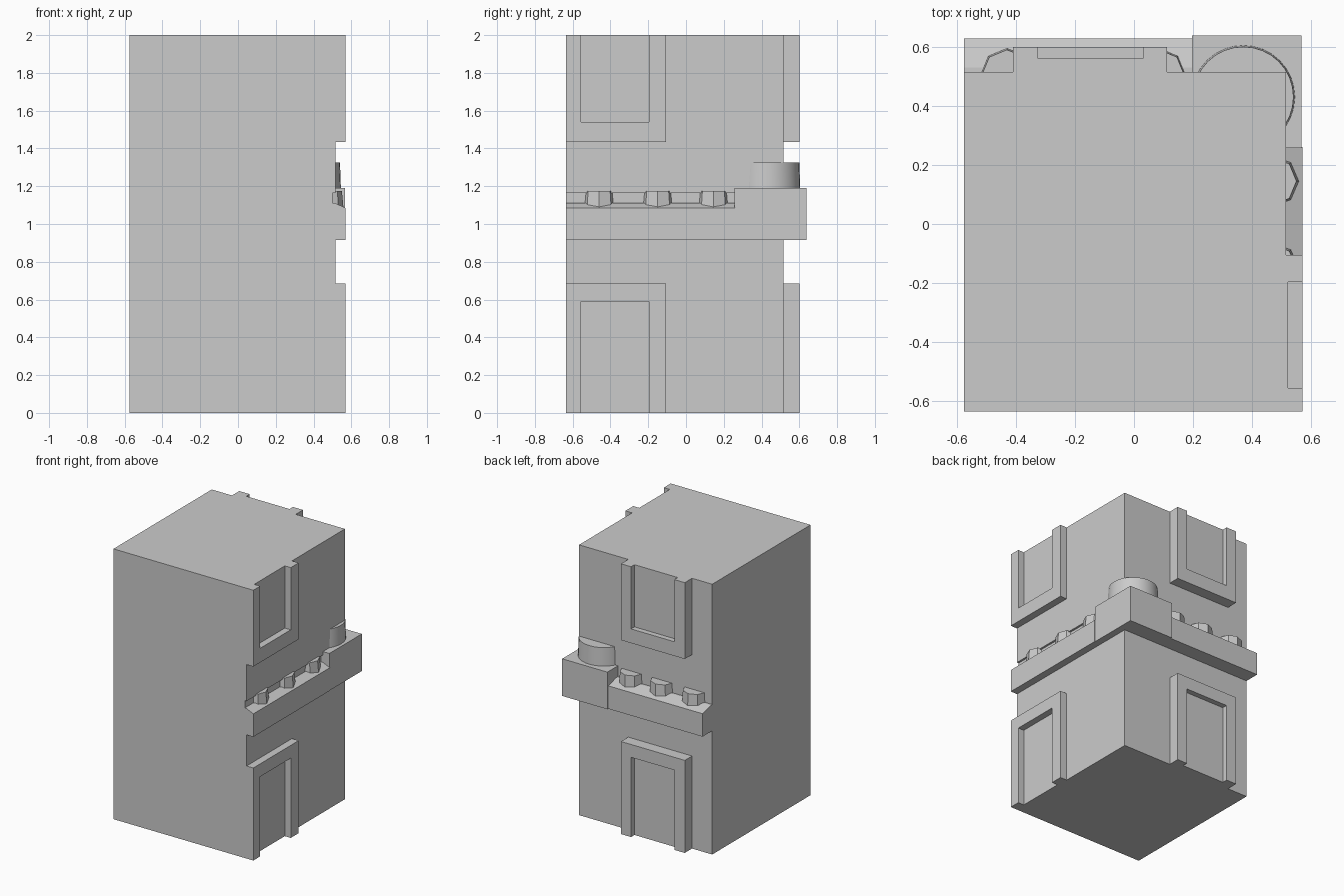
import bpy, bmesh, math
from mathutils import Vector

cube = bpy.data.objects.get("Cube")
if cube:
    bpy.data.objects.remove(cube, do_unlink=True)

stone = bpy.data.materials.new("grey_stone")
stone.use_nodes = True
stone.diffuse_color = (0.6, 0.6, 0.6, 1)
stone.node_tree.nodes["Principled BSDF"].inputs["Base Color"].default_value = (0.6, 0.6, 0.6, 1)

LEFT, FRONT, WALL_X, WALL_Y = -0.575, -0.635, 0.515, 0.515


def finish(name, bm):
    bmesh.ops.recalc_face_normals(bm, faces=bm.faces)
    mesh = bpy.data.meshes.new(name)
    bm.to_mesh(mesh)
    bm.free()
    mesh.materials.append(stone)
    obj = bpy.data.objects.new(name, mesh)
    bpy.context.collection.objects.link(obj)
    return obj


def prism(name, points, offset):
    """Extrude a flat outline of 3D points along an offset."""
    bm = bmesh.new()
    face = bm.faces.new([bm.verts.new(p) for p in points])
    moved = bmesh.ops.extrude_face_region(bm, geom=[face])["geom"]
    verts = [g for g in moved if isinstance(g, bmesh.types.BMVert)]
    bmesh.ops.translate(bm, verts=verts, vec=offset)
    return finish(name, bm)


def box(name, x0, x1, y0, y1, z0, z1):
    outline = [(x0, y0, z0), (x1, y0, z0), (x1, y1, z0), (x0, y1, z0)]
    return prism(name, outline, Vector((0, 0, z1 - z0)))


def drum(name, x, y, z0, z1, r0, r1, sides):
    bm = bmesh.new()
    bmesh.ops.create_cone(bm, cap_ends=True, segments=sides, radius1=r0,
                          radius2=r1, depth=z1 - z0)
    bmesh.ops.translate(bm, verts=bm.verts, vec=(x, y, (z0 + z1) / 2))
    for f in bm.faces:
        f.smooth = sides > 12 and len(f.verts) == 4
    return finish(name, bm)


def frame(name, place, outer, inner, end, sill, opening, front):
    """U-shaped surround, open at the end, with a chamfered inner lip."""
    a, b = outer
    c, d = inner
    outline = [(a, end), (a, sill), (b, sill), (b, end),
               (d, end), (d, opening), (c, opening), (c, end)]
    base = [place(u, 0.0, z) for u, z in outline]
    return prism(name, base, place(0, front, 0) - place(0, 0, 0))


def on_right(u, depth, z):
    return Vector((WALL_X - 0.01 + depth, u, z))


def on_back(u, depth, z):
    return Vector((u, WALL_Y - 0.01 + depth, z))


# Main wall block, with a shallow groove just above the right ledge
box("lower_wall", LEFT, WALL_X, FRONT, WALL_Y, 0, 1.105)
box("wall_groove", LEFT, 0.50, FRONT, WALL_Y, 1.105, 1.165)
box("upper_wall", LEFT, WALL_X, FRONT, WALL_Y, 1.165, 2.0)

# Door and window surrounds on both decorated sides
for label, end, sill, opening in (("door", 0.0, 0.685, 0.59),
                                  ("window", 2.0, 1.435, 1.54)):
    frame("right_" + label + "_frame", on_right, (FRONT, -0.105),
          (-0.555, -0.197), end, sill, opening, 0.065)
    frame("back_" + label + "_frame", on_back, (-0.41, 0.112),
          (-0.325, 0.03), end, sill, opening, 0.095)
    z0, z1 = sorted((end, opening))
    box("right_" + label + "_panel", 0.50, 0.521, -0.57, -0.18, z0, z1)
    box("back_" + label + "_panel", -0.34, 0.045, 0.50, 0.56, z0, z1)

# Ledges with a slightly sloping top
right_section = [(0.45, FRONT, 0.915), (0.57, FRONT, 0.915),
                 (0.57, FRONT, 1.085), (0.515, FRONT, 1.11), (0.45, FRONT, 1.11)]
prism("right_ledge", right_section, Vector((0, 0.26 - FRONT, 0)))
back_section = [(LEFT, 0.45, 0.915), (LEFT, 0.628, 0.915),
                (LEFT, 0.628, 1.085), (LEFT, 0.53, 1.11), (LEFT, 0.45, 1.11)]
prism("back_ledge", back_section, Vector((0.22 - LEFT, 0, 0)))

# Corner block carrying a round column base
box("corner_block", 0.197, 0.567, 0.258, 0.638, 0.915, 1.19)
drum("column_base", 0.37, 0.43, 1.18, 1.325, 0.175, 0.17, 32)

# Pegs along both ledges
for i, y in enumerate((-0.46, -0.15, 0.145)):
    drum(f"right_peg_{i + 1}", 0.468, y, 1.09, 1.175, 0.09, 0.082, 8)
for i, x in enumerate((-0.43, -0.165, 0.085)):
    drum(f"back_peg_{i + 1}", x, 0.505, 1.09, 1.18, 0.09, 0.085, 8)
